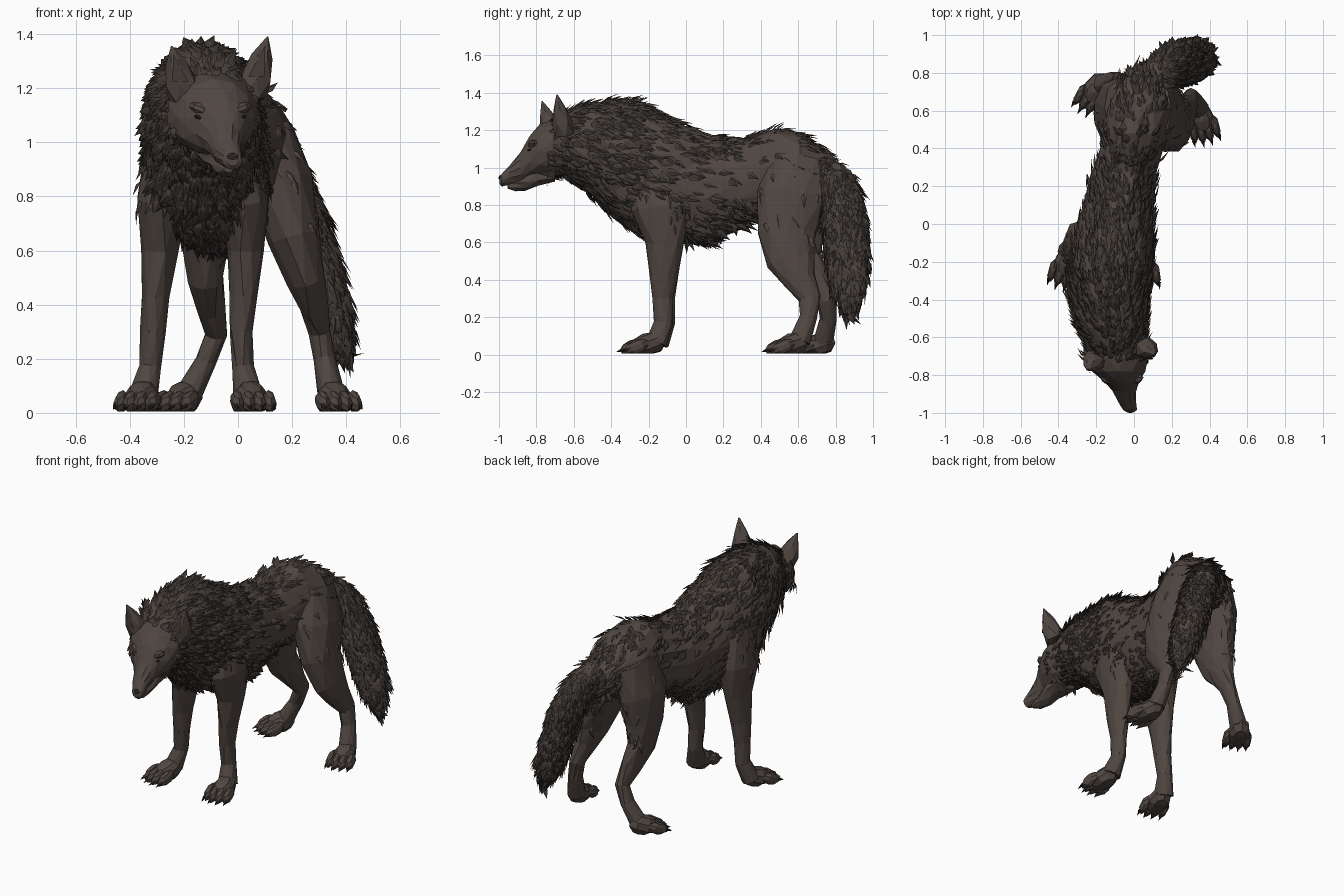
import bpy, bmesh, math, random
from mathutils import Vector, Matrix

random.seed(7)
if "Cube" in bpy.data.objects:
    bpy.data.objects.remove(bpy.data.objects["Cube"], do_unlink=True)


def material(name, rgb):
    mat = bpy.data.materials.new(name)
    mat.use_nodes = True
    colour = (*rgb, 1)
    mat.diffuse_color = colour
    mat.node_tree.nodes["Principled BSDF"].inputs["Base Color"].default_value = colour
    return mat


coat = material("brown coat", (.08, .062, .053))
fur = material("dark fur", (.055, .044, .037))
dark = material("dark claw and nose", (.022, .018, .016))


def finish(name, bm, *mats):
    mesh = bpy.data.meshes.new(name)
    bm.to_mesh(mesh)
    bm.free()
    for mat in mats:
        mesh.materials.append(mat)
    obj = bpy.data.objects.new(name, mesh)
    bpy.context.collection.objects.link(obj)
    return obj


def loft(name, rows, sides=10, axis=None, jitter=.05):
    """Skin elliptical rings: each row is centre x, y, z, then side and depth radius."""
    bm = bmesh.new()
    centres = [Vector(r[:3]) for r in rows]
    rings = []
    for i, row in enumerate(rows):
        t = axis or (centres[min(i + 1, len(rows) - 1)] - centres[max(i - 1, 0)]).normalized()
        side = Vector((1, 0, 0))
        side = (side - t * side.dot(t)).normalized()
        up = side.cross(t)
        ring = []
        for k in range(sides):
            a = math.tau * (k + .5 * (i % 2)) / sides
            s = 1 + random.uniform(-jitter, jitter)
            ring.append(bm.verts.new(centres[i] + side * row[3] * s * math.cos(a)
                                     + up * row[4] * s * math.sin(a)))
        rings.append(ring)
    for lower, upper in zip(rings, rings[1:]):
        for k in range(sides):
            n = (k + 1) % sides
            bm.faces.new((lower[k], lower[n], upper[n], upper[k]))
    bm.faces.new(rings[0])
    bm.faces.new(rings[-1])
    bmesh.ops.triangulate(bm, faces=bm.faces[:])
    bmesh.ops.recalc_face_normals(bm, faces=bm.faces[:])
    return finish(name, bm, coat)


def tufts(name, base, count, flow, density, length=.09, width=.017, lift=.22, mat=fur):
    """Scatter folded pointed locks over a part, combed along the flow direction."""
    bm = bmesh.new()
    verts = base.data.vertices
    polys = list(base.data.polygons)
    for poly in random.choices(polys, weights=[p.area for p in polys], k=count):
        a, b, c = (verts[i].co for i in poly.vertices)
        u, v = random.random(), random.random()
        if u + v > 1:
            u, v = 1 - u, 1 - v
        p = a + (b - a) * u + (c - a) * v
        n = poly.normal
        if random.random() > density(p, n):
            continue
        d = flow + Vector([random.uniform(-.35, .35) for _ in range(3)])
        d = d - n * d.dot(n)
        if d.length < .1:
            continue
        d = (d.normalized() + n * lift * random.uniform(.3, 1.4)).normalized()
        side = d.cross(n).normalized()
        size = length * random.uniform(.7, 1.25)
        w = side * width * random.uniform(.8, 1.3)
        root = bm.verts.new(p - n * .006)
        tip = bm.verts.new(p + d * size)
        ridge = bm.verts.new(p + d * size * .4 + n * .007)
        left = bm.verts.new(p + d * size * .4 + w)
        right = bm.verts.new(p + d * size * .4 - w)
        for q in ((root, ridge, left), (ridge, tip, left),
                  (root, right, ridge), (ridge, right, tip)):
            bm.faces.new(q)
    return finish(name, bm, mat)


def ball(bm, frame, place, scale, segments=8, pitch=0):
    m = (frame @ Matrix.Translation(place) @ Matrix.Rotation(pitch, 4, 'X')
         @ Matrix.Diagonal((*scale, 1)))
    return bmesh.ops.create_uvsphere(bm, u_segments=segments, v_segments=5, radius=1, matrix=m)


def paw(name, x, y, yaw):
    """Sloping flat-soled foot, four toes and dark claws, pointing to -y before the yaw."""
    bm = bmesh.new()
    frame = Matrix.Translation((x, y, 0)) @ Matrix.Rotation(math.radians(yaw), 4, 'Z')
    ball(bm, frame, (0, .015, .05), (.066, .1, .065), 8, .35)
    claws = []
    for k in range(4):
        off = k - 1.5
        front = -.068 + .014 * abs(off)
        ball(bm, frame, (off * .04, front, .04), (.026, .07, .038), 6, .4)
        m = (frame @ Matrix.Translation((off * .046, front - .066, .02))
             @ Matrix.Rotation(math.radians(110), 4, 'X'))
        claws += bmesh.ops.create_cone(bm, segments=5, radius1=.011, radius2=.001,
                                       depth=.04, cap_ends=True, matrix=m)["verts"]
    for vert in claws:
        for face in vert.link_faces:
            face.material_index = 1
    for vert in bm.verts:
        vert.co.z = max(vert.co.z, .006)
    return finish(name, bm, coat, dark)


# Torso and neck, gently curved from rump to head
lengthwise = Vector((0, 1, 0))
torso = loft("torso", [
    (.04, .81, .93, .05, .09), (.04, .74, .95, .13, .14), (.035, .61, .985, .185, .2),
    (.01, .48, .99, .17, .225), (-.05, .28, .915, .17, .23), (-.08, .1, .89, .19, .285),
    (-.11, -.1, .945, .21, .33), (-.13, -.28, 1.01, .215, .35), (-.13, -.42, 1.065, .2, .3),
    (-.12, -.55, 1.115, .18, .225), (-.1, -.64, 1.125, .15, .175), (-.09, -.72, 1.12, .12, .13),
], 16, lengthwise, .035)

# Bushy tail hanging to the left
tail = loft("tail", [
    (.06, .7, 1, .06, .07), (.12, .78, .95, .075, .09), (.18, .83, .85, .08, .105),
    (.245, .852, .7, .08, .112), (.305, .865, .5, .08, .112), (.35, .872, .36, .07, .085),
    (.378, .87, .27, .045, .052), (.395, .865, .21, .01, .01)], 10)

# Legs
front_left = loft("front_left_leg", [
    (-.02, -.14, 1, .09, .14), (.025, -.13, .78, .095, .155), (.03, -.11, .6, .068, .108),
    (.02, -.12, .43, .052, .076), (.012, -.125, .3, .043, .057), (.02, -.12, .17, .042, .05),
    (.04, -.16, .06, .055, .06)])
front_right = loft("front_right_leg", [
    (-.25, -.14, 1, .09, .14), (-.28, -.13, .78, .098, .155), (-.29, -.11, .6, .07, .108),
    (-.305, -.115, .43, .054, .076), (-.315, -.115, .3, .046, .057), (-.325, -.11, .17, .042, .05),
    (-.35, -.15, .06, .055, .06)])
hind_left = loft("hind_left_leg", [
    (.09, .6, 1.03, .12, .17), (.16, .57, .84, .125, .195), (.208, .54, .65, .1, .16),
    (.25, .56, .5, .074, .125), (.28, .61, .4, .053, .088), (.3, .663, .3, .042, .06),
    (.32, .655, .2, .04, .048), (.345, .61, .07, .052, .058)])
hind_right = loft("hind_right_leg", [
    (-.045, .61, 1.02, .12, .17), (-.1, .59, .83, .115, .19), (-.12, .585, .65, .09, .155),
    (-.12, .62, .5, .068, .115), (-.1, .695, .39, .052, .08), (-.08, .755, .29, .042, .054),
    (-.12, .76, .19, .038, .046), (-.18, .735, .07, .05, .055)])
paw("front_left_paw", .05, -.225, 8)
paw("front_right_paw", -.36, -.215, -15)
paw("hind_left_paw", .36, .55, 14)
paw("hind_right_paw", -.21, .7, -28)

# Head with a tapering muzzle and a closed lower jaw
head = loft("head", [
    (-.09, -.62, 1.12, .14, .14), (-.095, -.71, 1.105, .172, .155), (-.083, -.78, 1.09, .142, .145),
    (-.065, -.835, 1.06, .095, .115), (-.05, -.885, 1, .062, .082), (-.035, -.945, .958, .048, .052),
    (-.02, -.985, .932, .036, .034), (-.02, -.997, .93, .018, .018)], 12, lengthwise, .02)
loft("lower_jaw", [
    (-.075, -.7, .98, .1, .055), (-.065, -.79, .95, .07, .05), (-.052, -.86, .92, .05, .045),
    (-.042, -.91, .903, .036, .032), (-.035, -.955, .9, .018, .012)], 8, lengthwise, .02)

# Nose, slanted eyes and heavy brows
face = Matrix.Translation((-.065, -.838, 1.09))
bm = bmesh.new()
ball(bm, face, (.045, -.15, -.145), (.024, .014, .016))
finish("nose", bm, dark)
for label, s in (("left", 1), ("right", -1)):
    slant = Matrix.Rotation(-s * .4, 4, 'Y')
    bm = bmesh.new()
    ball(bm, face @ Matrix.Translation((s * .076, .004, 0)) @ slant, (0, 0, 0), (.023, .014, .008))
    finish(label + "_eye", bm, dark)
    bm = bmesh.new()
    ball(bm, face @ Matrix.Translation((s * .064, .025, .028)) @ slant, (0, 0, 0), (.055, .035, .024))
    finish(label + "_brow", bm, coat)

# Ears, each with a thin dark inner plate
for label, base, tip in (("left", (.05, -.65, 1.18), (.11, -.69, 1.39)),
                         ("right", (-.2, -.71, 1.17), (-.245, -.77, 1.355))):
    base, tip = Vector(base), Vector(tip)
    rows = [(*base.lerp(tip, f), w, d) for f, w, d in
            ((0, .06, .06), (.3, .062, .055), (.65, .04, .035), (1, .003, .003))]
    loft(label + "_ear", rows, 6, None, 0)
    bm = bmesh.new()
    low, high = base.lerp(tip, .3), base.lerp(tip, .85)
    bm.faces.new([bm.verts.new(v) for v in (
        low + Vector((-.03, -.056, 0)), low + Vector((.03, -.056, 0)), high + Vector((0, -.024, 0)))])
    finish(label + "_inner_ear", bm, fur)


# Fur: thick mane, back and belly, thin flanks, shaggy rump and tail
def coat_density(p, n):
    if p.y < -.25:
        return .3 if abs(n.x) > .7 and p.z < .95 else 1
    if p.y > .68:
        return .6
    if n.z > .55:
        return .8 if p.y < .35 else .35
    if n.z < -.4:
        return 1 if p.y < .35 else .1
    return max(.1, .2 - p.y)


back = Vector((0, 1, -.45))
down = Vector((0, .25, -1))
tufts("body_fur", torso, 3200, back, coat_density, .095, .018)
tufts("hanging_belly_fur", torso, 900, down,
      lambda p, n: float(n.z < -.5 and abs(p.y) < .25), .085, .016, .5)
tufts("tail_fur", tail, 1000, Vector((.2, .1, -1)), lambda p, n: 1 if p.z < 1 else .5, .085, .018, .25)
tufts("cheek_fur", head, 350, back, lambda p, n: float(p.y > -.76), .08)
for leg in (front_left, front_right):
    tufts(leg.name + "_fur", leg, 200, down, lambda p, n: .35 if p.z > .7 else 0, .08, .015, .12)
for leg in (hind_left, hind_right):
    tufts(leg.name + "_fur", leg, 180, down,
          lambda p, n: (.8 if n.y > .5 else .1) if p.z > .55 else 0, .09, .013, .08, coat)
